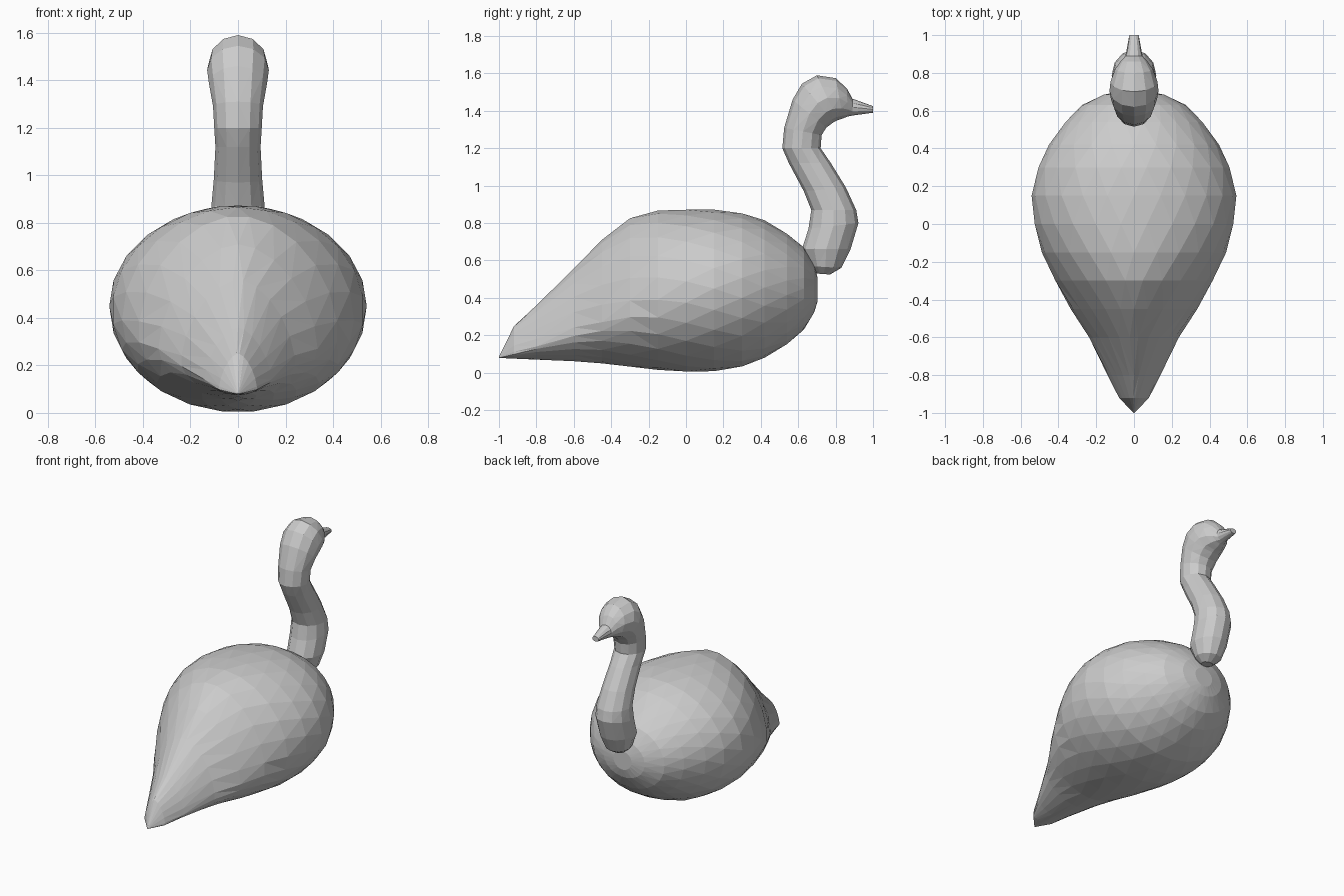
import bpy
import bmesh
from math import sin, cos, pi, copysign

cube = bpy.data.objects.get("Cube")
if cube:
    bpy.data.objects.remove(cube, do_unlink=True)

# One plain grey for the whole bird
grey = bpy.data.materials.new("plain_grey")
grey.use_nodes = True
colour = (0.6, 0.6, 0.6, 1)
grey.diffuse_color = colour
grey.node_tree.nodes["Principled BSDF"].inputs["Base Color"].default_value = colour


def spow(value, power):
    return copysign(abs(value) ** power, value)


def loft(name, rings):
    """Skin a list of point rings into a closed, faceted mesh."""
    bm = bmesh.new()
    loops = [[bm.verts.new(p) for p in ring] for ring in rings]
    count = len(loops[0])
    for lower, upper in zip(loops, loops[1:]):
        for i in range(count):
            j = (i + 1) % count
            bm.faces.new((lower[i], lower[j], upper[j], upper[i]))
    bm.faces.new(loops[0])
    bm.faces.new(loops[-1])
    bmesh.ops.remove_doubles(bm, verts=bm.verts, dist=0.002)
    bmesh.ops.triangulate(bm, faces=bm.faces, quad_method="SHORT_EDGE")
    bmesh.ops.recalc_face_normals(bm, faces=bm.faces)
    mesh = bpy.data.meshes.new(name)
    bm.to_mesh(mesh)
    bm.free()
    mesh.materials.append(grey)
    obj = bpy.data.objects.new(name, mesh)
    bpy.context.collection.objects.link(obj)


def body_ring(shift, y, half_width, bottom, middle, top, power, sides=24):
    ring = []
    for i in range(sides):
        a = 2 * pi * (i + shift) / sides
        x = half_width * spow(cos(a), 2 / power)
        rise = spow(sin(a), 2 / power)
        height = top - middle if rise > 0 else middle - bottom
        ring.append((x, y, middle + height * rise))
    return ring


def neck_ring(back_y, back_z, front_y, front_z, half_width, sides=12):
    ring = []
    for i in range(sides):
        a = 2 * pi * i / sides
        t = (1 + cos(a)) / 2
        ring.append((half_width * sin(a),
                     back_y + (front_y - back_y) * t,
                     back_z + (front_z - back_z) * t))
    return ring


# Body from tail tip to breast: y, half width, bottom, widest height, top, roundness
body = [
    (-1.00, 0.003, 0.079, 0.08, 0.085, 2),
    (-0.92, 0.08, 0.075, 0.10, 0.25, 1.6),
    (-0.80, 0.14, 0.07, 0.14, 0.36, 1.6),
    (-0.60, 0.24, 0.06, 0.21, 0.56, 1.7),
    (-0.45, 0.335, 0.05, 0.27, 0.71, 1.75),
    (-0.30, 0.42, 0.03, 0.33, 0.83, 1.85),
    (-0.15, 0.488, 0.015, 0.39, 0.867, 1.95),
    (0.00, 0.53, 0.003, 0.43, 0.875, 2),
    (0.15, 0.542, 0.008, 0.45, 0.872, 2),
    (0.30, 0.51, 0.03, 0.455, 0.855, 2),
    (0.42, 0.45, 0.08, 0.455, 0.815, 2),
    (0.54, 0.365, 0.15, 0.455, 0.745, 2),
    (0.63, 0.275, 0.23, 0.45, 0.67, 2),
    (0.685, 0.16, 0.32, 0.45, 0.58, 2),
    (0.703, 0.07, 0.38, 0.45, 0.51, 2),
]
# Alternate rings are turned half a step for triangular facets
loft("body", [body_ring(i % 2 / 2, *row) for i, row in enumerate(body)])

# Neck, head and beak in one skin: back y, z, front y, z, half width
neck = [
    (0.70, 0.53, 0.77, 0.525, 0.04),
    (0.66, 0.57, 0.83, 0.56, 0.085),
    (0.62, 0.66, 0.88, 0.66, 0.115),
    (0.655, 0.77, 0.922, 0.80, 0.118),
    (0.67, 0.87, 0.91, 0.87, 0.112),
    (0.63, 0.97, 0.855, 0.99, 0.102),
    (0.55, 1.12, 0.775, 1.12, 0.095),
    (0.515, 1.20, 0.72, 1.20, 0.10),
    (0.525, 1.31, 0.725, 1.27, 0.105),
    (0.57, 1.46, 0.75, 1.31, 0.122),
    (0.62, 1.545, 0.79, 1.34, 0.13),
    (0.70, 1.59, 0.81, 1.35, 0.124),
    (0.80, 1.575, 0.84, 1.36, 0.10),
    (0.86, 1.52, 0.865, 1.37, 0.07),
    (0.89, 1.465, 0.89, 1.375, 0.045),
    (1.00, 1.425, 1.00, 1.39, 0.025),
]
loft("neck_and_head", [neck_ring(*row) for row in neck])
